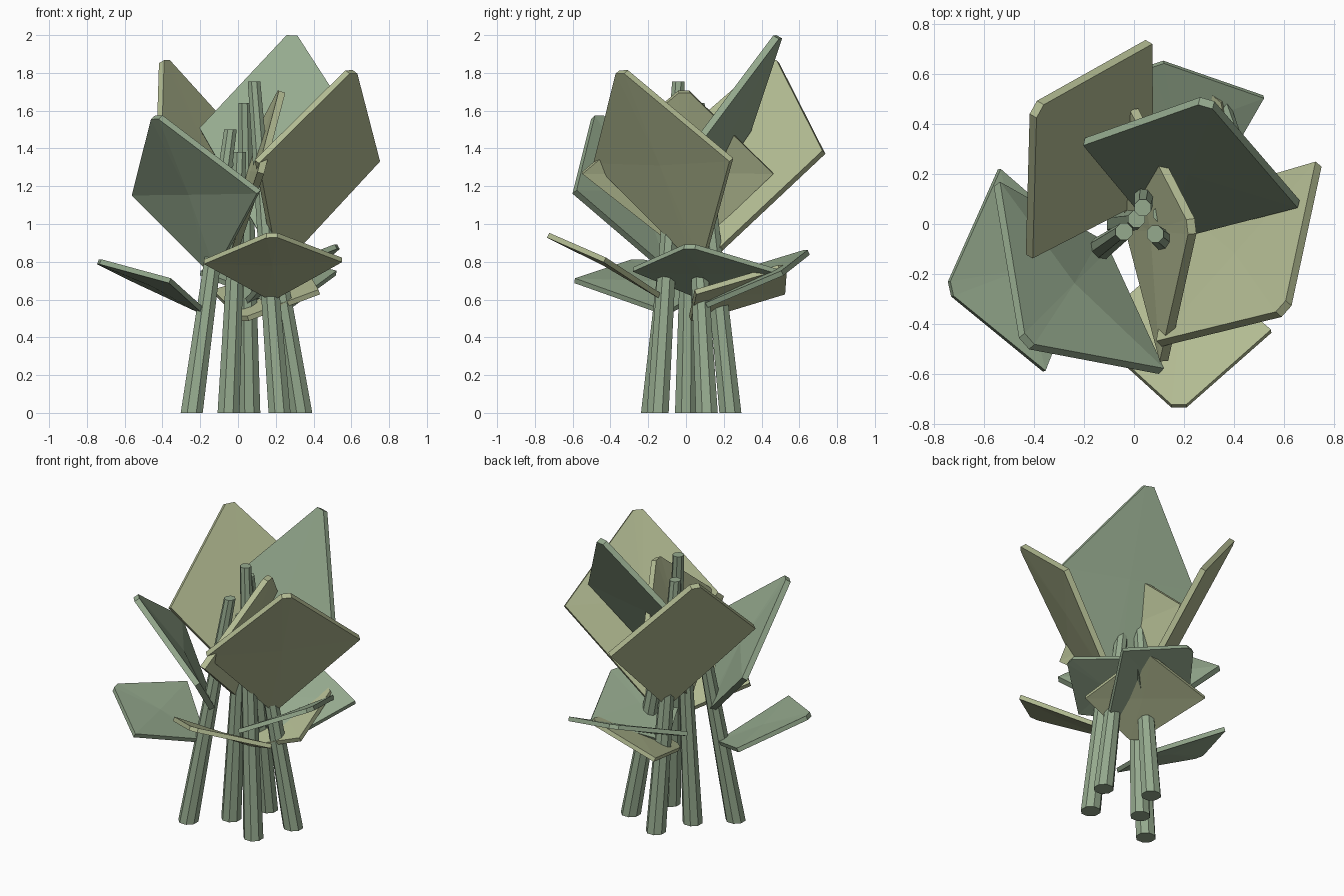
import bpy, bmesh, math
from mathutils import Vector as V

if "Cube" in bpy.data.objects:
    bpy.data.objects.remove(bpy.data.objects["Cube"])


def material(name, rgb):
    m = bpy.data.materials.new(name)
    m.diffuse_color = (*rgb, 1)
    m.use_nodes = True
    m.node_tree.nodes["Principled BSDF"].inputs["Base Color"].default_value = m.diffuse_color
    return m


GREEN = material("leaf_green", (0.30, 0.40, 0.27))
OLIVE = material("leaf_olive", (0.45, 0.50, 0.29))


def finish(bm, name, mat):
    bmesh.ops.recalc_face_normals(bm, faces=bm.faces)
    me = bpy.data.meshes.new(name)
    bm.to_mesh(me)
    bm.free()
    ob = bpy.data.objects.new(name, me)
    me.materials.append(mat)
    bpy.context.collection.objects.link(ob)
    return ob


# leaning, tapered eight-sided stem
def stem(name, foot, top, r0=0.063, r1=0.036, n=8):
    bm = bmesh.new()
    rings = []
    for c, r in ((V((*foot, 0)), r0), (V(top), r1)):
        rings.append([bm.verts.new(c + V((r * math.cos(2 * math.pi * (i + .5) / n),
                                          r * math.sin(2 * math.pi * (i + .5) / n), 0)))
                      for i in range(n)])
    for i in range(n):
        j = (i + 1) % n
        bm.faces.new((rings[0][i], rings[0][j], rings[1][j], rings[1][i]))
    bm.faces.new(rings[0][::-1])
    bm.faces.new(rings[1])
    finish(bm, name, GREEN)


# diamond leaf with blunt ends, slightly cupped, fanned around its middle
def leaf(name, base, left, tip, right, mat, thick=0.036):
    base, left, tip, right = map(V, (base, left, tip, right))
    w = (right - left).normalized() * 0.03
    mid = (base + tip + left + right) / 4
    bm = bmesh.new()
    ring = [bm.verts.new(p) for p in (base + w, base - w, left, tip - w, tip + w, right)]
    c = bm.verts.new(mid)
    for i in range(6):
        bm.faces.new((ring[i], ring[(i + 1) % 6], c))
    ob = finish(bm, name, mat)
    s = ob.modifiers.new("thickness", 'SOLIDIFY')
    s.thickness = thick
    s.offset = 0


# five stems leaning together
stem("stem_left", (-.245, -.18), (-.04, -.03, 1.5))
stem("stem_middle", (-.05, 0), (.01, .02, 1.38))
stem("stem_front", (.22, -.15), (.085, -.04, 1.755))
stem("stem_right", (.335, .11), (.11, .04, 1.38))
stem("stem_back", (.06, .235), (.035, .065, 1.64))

# tall upper leaves
leaf("upper_leaf_back", (.13, -.04, .97), (-.2, .33, 1.5), (.29, .485, 1.99), (.66, .08, 1.46), GREEN)
leaf("upper_leaf_right", (.22, .07, .8), (.74, .24, 1.34), (.6, -.34, 1.805), (.1, -.48, 1.33), OLIVE)
leaf("upper_leaf_front", (-.13, -.09, .76), (-.55, .16, 1.16), (-.43, -.47, 1.565), (.11, -.59, 1.17), GREEN)
leaf("upper_leaf_left", (.05, .13, .84), (.06, .73, 1.38), (-.39, .46, 1.86), (-.42, -.13, 1.37), OLIVE)
leaf("upper_leaf_inner", (-.02, 0, .86), (.0, .46, 1.27), (.23, -.01, 1.7), (.12, -.55, 1.27), OLIVE)

# spreading lower leaves
leaf("lower_leaf_front", (.18, -.14, .62), (-.18, -.43, .8), (.18, -.73, .94), (.55, -.43, .81), OLIVE, .028)
leaf("lower_leaf_left", (-.19, -.11, .54), (-.36, -.59, .7), (-.735, -.26, .8), (-.54, .22, .7), GREEN, .028)
leaf("lower_leaf_right", (.05, .16, .59), (.38, .48, .75), (.525, .02, .88), (.2, -.28, .76), GREEN, .028)
leaf("lower_leaf_back", (.26, .1, .57), (.52, .51, .74), (.09, .64, .85), (-.2, .27, .74), GREEN, .028)
leaf("lower_leaf_middle", (.03, .04, .5), (-.13, .52, .64), (.33, .51, .77), (.43, .05, .64), OLIVE, .028)
